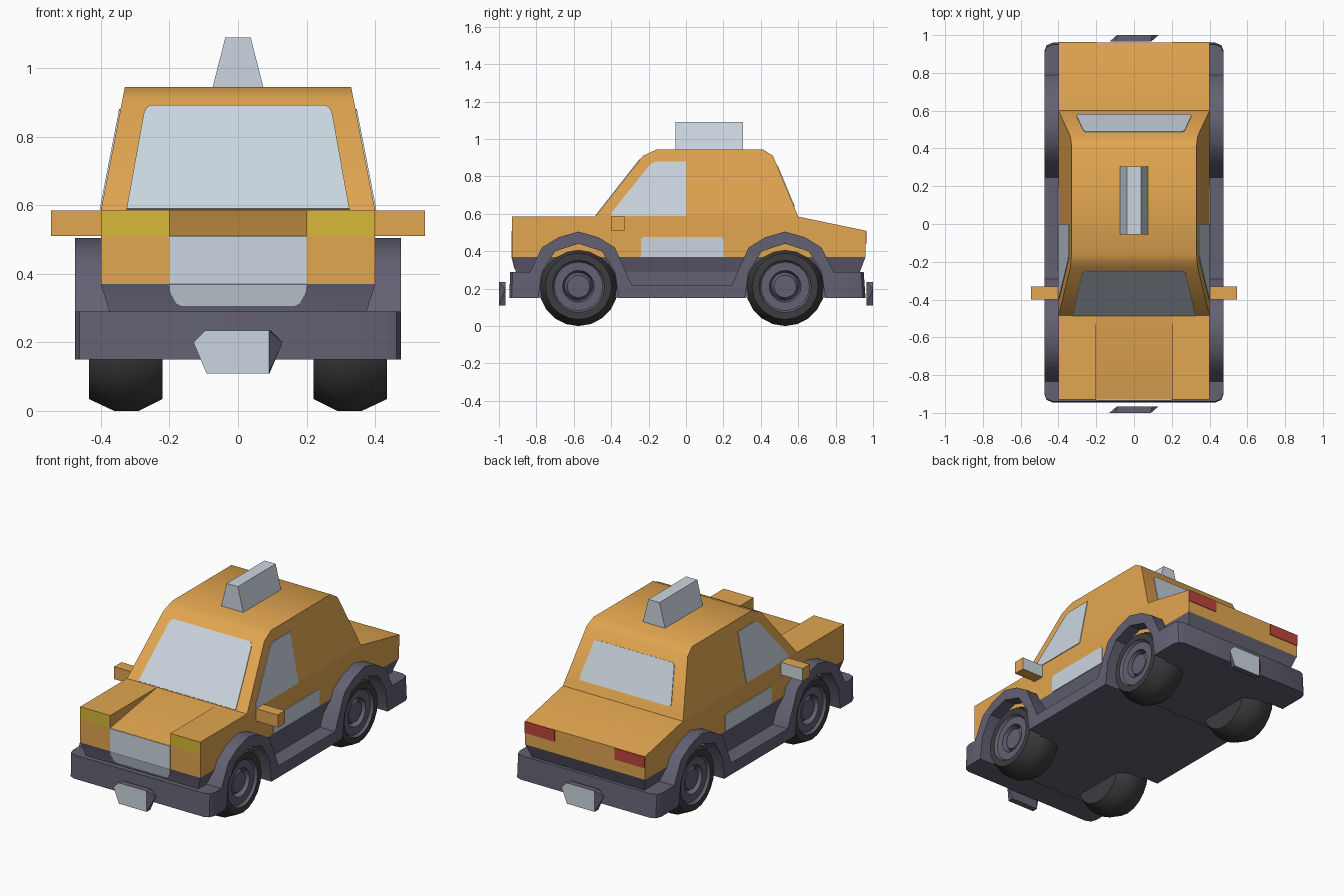
import bpy, bmesh, math
from mathutils import Vector

cube = bpy.data.objects.get("Cube")
if cube:
    bpy.data.objects.remove(cube, do_unlink=True)


def material(name, r, g, b):
    m = bpy.data.materials.new(name)
    m.use_nodes = True
    m.diffuse_color = (r, g, b, 1)
    m.node_tree.nodes["Principled BSDF"].inputs["Base Color"].default_value = (r, g, b, 1)
    return m


ORANGE = material("orange paint", 0.76, 0.38, 0.08)
GREY = material("pale grey", 0.60, 0.67, 0.75)
DARK = material("slate trim", 0.125, 0.12, 0.17)
TYRE = material("black rubber", 0.047, 0.047, 0.05)
YELLOW = material("yellow lamp", 0.68, 0.48, 0.04)
RED = material("red lamp", 0.52, 0.06, 0.045)


def finish(name, bm, mats, rule=None, angle=40):
    """Turn a bmesh into an object; rule(center, normal) picks the material slot."""
    bmesh.ops.recalc_face_normals(bm, faces=bm.faces[:])
    bm.normal_update()
    for f in bm.faces:
        if rule:
            f.material_index = int(rule(f.calc_center_median(), f.normal))
    me = bpy.data.meshes.new(name)
    bm.to_mesh(me)
    bm.free()
    for m in mats:
        me.materials.append(m)
    me.shade_smooth()
    me.set_sharp_from_angle(angle=math.radians(angle))
    ob = bpy.data.objects.new(name, me)
    bpy.context.collection.objects.link(ob)
    return ob


def loft(rings):
    """Join equal rings of points and cap both ends."""
    bm = bmesh.new()
    vs = [[bm.verts.new(p) for p in ring] for ring in rings]
    n = len(vs[0])
    for a, b in zip(vs, vs[1:]):
        for i in range(n):
            j = (i + 1) % n
            bm.faces.new((a[i], a[j], b[j], b[i]))
    bm.faces.new(vs[0])
    bm.faces.new(vs[-1])
    return bm


def across(profile, x0, x1):
    """Extrude a (y, z) profile along x; x0 and x1 may depend on z."""
    return loft([[(x(z) if callable(x) else x, y, z) for y, z in profile] for x in (x0, x1)])


def rect(hx, y0, y1, z):
    return [(-hx, y0, z), (hx, y0, z), (hx, y1, z), (-hx, y1, z)]


def plate(name, pts, normal, mat):
    n = Vector(normal).normalized()
    return finish(name, loft([[Vector(p) - n * 0.002 for p in pts],
                              [Vector(p) + n * 0.004 for p in pts]]), [mat])


def half_width(z):
    return 0.4 - 0.07 * max(0, z - 0.585) / 0.36


# Body shell, cabin and the dark tapered underbody
lower = [(-0.93, 0.37), (-0.93, 0.51), (-0.485, 0.585), (0.6, 0.585), (0.96, 0.51), (0.96, 0.37)]
finish("body", across(lower, -0.4, 0.4), [ORANGE])
cabin = [(-0.485, 0.585), (-0.23, 0.91), (-0.155, 0.945), (0.41, 0.945), (0.465, 0.91), (0.6, 0.585)]
finish("cabin", across(cabin, lambda z: -half_width(z), half_width), [ORANGE])
finish("underbody", loft([rect(0.375, -0.91, 0.93, 0.152), rect(0.375, -0.91, 0.93, 0.29),
                          rect(0.4, -0.93, 0.96, 0.37)]), [DARK], angle=15)

# Chassis with bumpers, sills and arched fenders
WHEELS = (-0.575, 0.53)
outer = [(-0.26, 0.29), (-0.195, 0.42), (-0.105, 0.475), (0, 0.505),
         (0.105, 0.475), (0.195, 0.42), (0.285, 0.22)]
inner = [(0.215, 0.15), (0.195, 0.29), (0.125, 0.4), (0, 0.44),
         (-0.125, 0.4), (-0.195, 0.29), (-0.215, 0.15)]
front, rear = WHEELS
profile = [(-0.945, 0.15), (-0.94, 0.29)]
profile += [(front + y, z) for y, z in outer]
profile += [(rear - y, z) for y, z in reversed(outer)]
profile += [(0.95, 0.29), (0.96, 0.15)]
for c in (rear, front):
    profile += [(c + y, z) for y, z in inner]
bm = across(profile, -0.475, 0.475)
corners = [e for e in bm.edges if all(abs(v.co.y) > 0.93 for v in e.verts)
           and abs(e.verts[0].co.x - e.verts[1].co.x) < 0.01]
bmesh.ops.bevel(bm, geom=corners, offset=0.045, segments=2, profile=0.5, affect='EDGES')
finish("chassis", bm, [DARK], angle=35)

# Wheels turned from one profile of (radius, x)
tread = [(0.1, 0.22), (0.177, 0.22), (0.212, 0.29), (0.212, 0.36), (0.177, 0.435),
         (0.14, 0.435), (0.13, 0.42), (0.085, 0.42), (0.075, 0.385), (0.06, 0.41), (0.01, 0.41)]
SIDES = 20
for s, side in ((1, "left"), (-1, "right")):
    for y, end in zip(WHEELS, ("front", "rear")):
        turns = [2 * math.pi * i / SIDES for i in range(SIDES)]
        rings = [[(s * x, y + r * math.cos(a), 0.212 + r * math.sin(a)) for a in turns]
                 for r, x in tread]

        def is_rim(c, n, y=y):
            return abs(c.x) > 0.37 and math.hypot(c.y - y, c.z - 0.212) < 0.139
        finish(f"{end}_{side}_wheel", loft(rings), [TYRE, DARK], is_rim)

    # Raised hood side with its headlamp
    wedge = [(-0.93, 0.51), (-0.93, 0.585), (-0.485, 0.585)]
    finish(f"{side}_hood_rail", across(wedge, s * 0.2, s * 0.4), [ORANGE, YELLOW],
           lambda c, n: n.y < -0.9)

    # Wing mirror with pale glass facing back
    finish(f"{side}_wing_mirror",
           across([(-0.4, 0.51), (-0.4, 0.585), (-0.33, 0.585), (-0.33, 0.51)], s * 0.38, s * 0.545),
           [ORANGE, GREY], lambda c, n: n.y > 0.9)

    # Side window, door panel and tail lamp
    glass = [(-0.4, 0.587), (-0.395, 0.61), (-0.19, 0.865), (-0.16, 0.88), (0, 0.88), (0, 0.587)]
    plate(f"{side}_side_window", [(s * half_width(z), y, z) for y, z in glass],
          (s, 0, 0.19), GREY)
    panel = [(-0.24, 0.37), (-0.24, 0.465), (-0.23, 0.475), (0.19, 0.475), (0.2, 0.465), (0.2, 0.37)]
    plate(f"{side}_door_panel", [(s * 0.4, y, z) for y, z in panel], (s, 0, 0), GREY)
    plate(f"{side}_tail_lamp", [(s * x, 0.96, z) for x, z in
                                ((0.2, 0.44), (0.4, 0.44), (0.4, 0.509), (0.2, 0.509))],
          (0, 1, 0), RED)


def mirrored(half):
    """Complete a half outline of (x, z) points across x = 0."""
    return half + [(-x, z) for x, z in reversed(half)]


# Windscreen and rear window on the sloped cabin ends
screen = mirrored([(0.325, 0.588), (0.275, 0.865), (0.268, 0.882), (0.255, 0.89)])
plate("windscreen", [(x, -0.485 + (z - 0.585) * 0.785, z) for x, z in screen],
      (0, -1, 0.785), GREY)
back = mirrored([(0.295, 0.638), (0.305, 0.65), (0.268, 0.845), (0.255, 0.857)])
plate("rear_window", [(x, 0.6 - (z - 0.585) * 0.415, z) for x, z in back],
      (0, 1, 0.415), GREY)

# Grille, folded where the nose tucks under
plate("upper_grille", [(x, -0.93, z) for x, z in mirrored([(0.2, 0.37), (0.2, 0.509)])],
      (0, -1, 0), GREY)
chin = mirrored([(0.2, 0.37), (0.197, 0.345), (0.18, 0.315), (0.165, 0.307)])
plate("lower_grille", [(x, -0.93 + (0.37 - z) * 0.25, z) for x, z in chin],
      (0, -1, -0.25), GREY)

# Roof sign
sign = [(-0.075, 0.94), (-0.037, 1.09), (0.037, 1.09), (0.075, 0.94)]
finish("roof_sign", loft([[(x, y, z) for x, z in sign] for y in (-0.055, 0.305)]), [GREY])

# Faceted number plates, the rear one turned half round
face = [(-0.13, 0.2), (-0.095, 0.235), (0.09, 0.235), (0.09, 0.11), (-0.092, 0.11)]
for s, end in ((1, "front"), (-1, "rear")):
    bm = bmesh.new()
    for x, z in face:
        bm.verts.new((s * x, -s, z))
        bm.verts.new((-s * x, -s * 0.965, z))
    bmesh.ops.convex_hull(bm, input=bm.verts[:])
    finish(f"{end}_number_plate", bm, [DARK, GREY], lambda c, n, s=s: -s * n.y > 0.9, 20)
